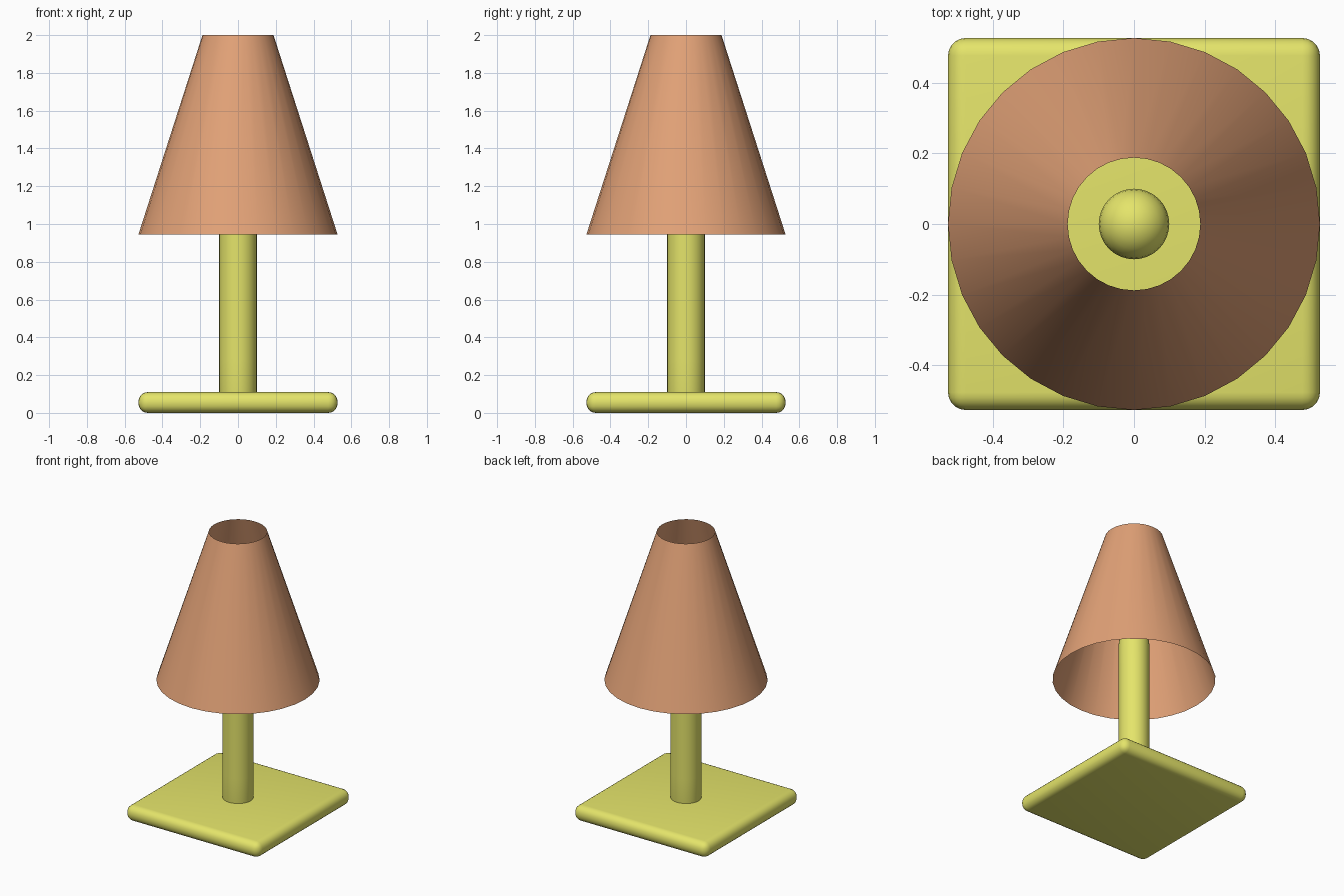
import bpy, bmesh, math

cube = bpy.data.objects.get("Cube")
if cube:
    bpy.data.objects.remove(cube, do_unlink=True)


def material(name, rgb):
    m = bpy.data.materials.new(name)
    m.use_nodes = True
    m.diffuse_color = (*rgb, 1)
    m.node_tree.nodes["Principled BSDF"].inputs["Base Color"].default_value = (*rgb, 1)
    return m


def add_object(name, bm, mat):
    bmesh.ops.recalc_face_normals(bm, faces=bm.faces)
    for f in bm.faces:
        f.smooth = True
    mesh = bpy.data.meshes.new(name)
    bm.to_mesh(mesh)
    bm.free()
    mesh.materials.append(mat)
    obj = bpy.data.objects.new(name, mesh)
    bpy.context.collection.objects.link(obj)
    return obj


def lathe(name, profile, mat, sides=32):
    """Revolve (radius, height) points around z; zero radius closes an end."""
    bm = bmesh.new()
    verts = [bm.verts.new((r, 0, z)) for r, z in profile]
    edges = [bm.edges.new(pair) for pair in zip(verts, verts[1:])]
    bmesh.ops.spin(bm, geom=verts + edges, cent=(0, 0, 0), axis=(0, 0, 1),
                   angle=math.tau, steps=sides, use_merge=False)
    bmesh.ops.remove_doubles(bm, verts=bm.verts, dist=0.0005)
    return add_object(name, bm, mat)


yellow = material("soft yellow", (0.78, 0.78, 0.145))
peach = material("peach", (0.76, 0.36, 0.185))

# Square base with all edges rounded
HALF, THICK = 0.527, 0.11
bm = bmesh.new()
bmesh.ops.create_cube(bm, size=1)
for v in bm.verts:
    v.co.x *= 2 * HALF
    v.co.y *= 2 * HALF
    v.co.z = (v.co.z + 0.5) * THICK
bmesh.ops.bevel(bm, geom=list(bm.edges), offset=0.05, segments=5,
                profile=0.5, affect='EDGES')
add_object("base", bm, yellow)

# Stem with domed ends, the lower one sunk in the base
R, LOW, HIGH = 0.1, 0.105, 1.2
arc = [math.radians(15 * i) for i in range(7)]
bottom = [(R * math.sin(a), LOW - 0.09 * math.cos(a)) for a in arc]
top = [(R * math.cos(a), HIGH + R * math.sin(a)) for a in arc]
lathe("stem", bottom + [(R, LOW + 0.18), (R, HIGH - 0.18)] + top, yellow)

# Open, single-sheet conical shade
lathe("shade", [(0.527, 0.945), (0.188, 2.0)], peach)
